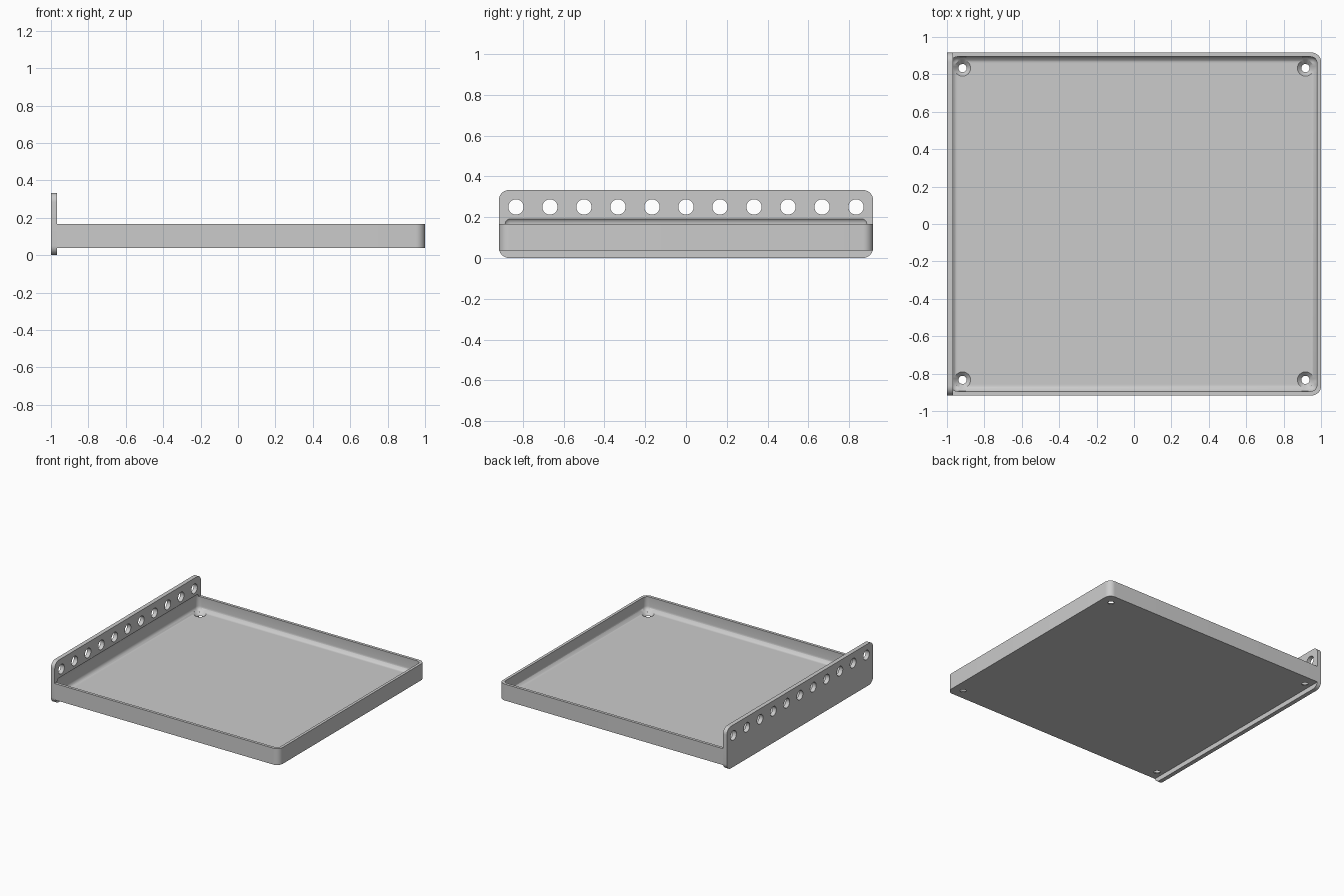
import bpy, bmesh
from math import radians

if "Cube" in bpy.data.objects:
    bpy.data.objects.remove(bpy.data.objects["Cube"])

# Overall sizes
HALF_Y = 0.9167
PLATE_X = -0.9667          # inner face of the perforated plate
BASE, RIM = 0.037, 0.167   # tray underside and rim height
FLOOR = 0.06

grey = bpy.data.materials.new("plain grey")
grey.use_nodes = True
colour = (0.6, 0.6, 0.6, 1)
grey.diffuse_color = colour
grey.node_tree.nodes["Principled BSDF"].inputs["Base Color"].default_value = colour


def rounded_box(name, lo, hi, radius, segments, pick=lambda a, b: True):
    """Box between two corners; edges chosen by pick are rounded."""
    bm = bmesh.new()
    bmesh.ops.create_cube(bm, size=1)
    for v in bm.verts:
        v.co = [lo[i] if v.co[i] < 0 else hi[i] for i in range(3)]
    edges = [e for e in bm.edges if pick(e.verts[0].co, e.verts[1].co)]
    bmesh.ops.bevel(bm, geom=edges, offset=radius, segments=segments,
                    profile=0.5, affect='EDGES', clamp_overlap=True)
    return to_object(name, bm)


def to_object(name, bm):
    bmesh.ops.recalc_face_normals(bm, faces=bm.faces)
    mesh = bpy.data.meshes.new(name)
    bm.to_mesh(mesh)
    bm.free()
    mesh.materials.append(grey)
    obj = bpy.data.objects.new(name, mesh)
    bpy.context.collection.objects.link(obj)
    return obj


def drill(name, centre, r1, r2, depth, axis):
    """Round or conical cutter along x or z."""
    bpy.ops.mesh.primitive_cone_add(
        vertices=32, radius1=r1, radius2=r2, depth=depth, location=centre,
        rotation=(0, radians(90) if axis == 'x' else 0, 0))
    obj = bpy.context.object
    obj.name = name
    obj.data.materials.append(grey)
    return obj


def cut(target, cutter, keep=False):
    cutter.hide_render = True
    mod = target.modifiers.new("cut", 'BOOLEAN')
    mod.operation, mod.solver, mod.object = 'DIFFERENCE', 'EXACT', cutter
    bpy.context.view_layer.objects.active = target
    bpy.ops.object.modifier_apply(modifier=mod.name)
    if not keep:
        bpy.data.objects.remove(cutter)


# Tray body with its two free corners rounded
tray = rounded_box("tray", (PLATE_X, -HALF_Y, BASE), (1, HALF_Y, RIM), 0.05, 10,
                   lambda a, b: a.x > 0 and b.x > 0 and abs(a.z - b.z) > 0.01)

# Upright plate with four rounded corners
plate = rounded_box("perforated_plate", (-1, -HALF_Y, 0), (PLATE_X, HALF_Y, 0.3333),
                    0.05, 10, lambda a, b: abs(a.x - b.x) > 0.01)

# Pillow-edged cavity, which also bites a shallow recess into the plate
cavity = rounded_box("cavity_cutter", (-0.978, -0.8945, FLOOR), (0.978, 0.8945, 0.2),
                     0.0333, 8)
cut(tray, cavity, keep=True)
cut(plate, cavity)

# Row of holes through the plate
for i in range(-5, 6):
    cut(plate, drill("hole_cutter", (-0.983, i / 6, 0.25), 0.0375, 0.0375, 0.1, 'x'))

# Countersunk screw holes in the tray corners
for x in (-0.9167, 0.9167):
    for y in (-0.8333, 0.8333):
        cut(tray, drill("screw_cutter", (x, y, BASE), 0.022, 0.022, 0.1, 'z'))
        cut(tray, drill("sink_cutter", (x, y, FLOOR), 0.021, 0.065, 0.044, 'z'))

# Smooth fillets, crisp edges
for obj in (tray, plate):
    bpy.ops.object.select_all(action='DESELECT')
    obj.select_set(True)
    bpy.context.view_layer.objects.active = obj
    bpy.ops.object.shade_smooth_by_angle(angle=radians(30))
